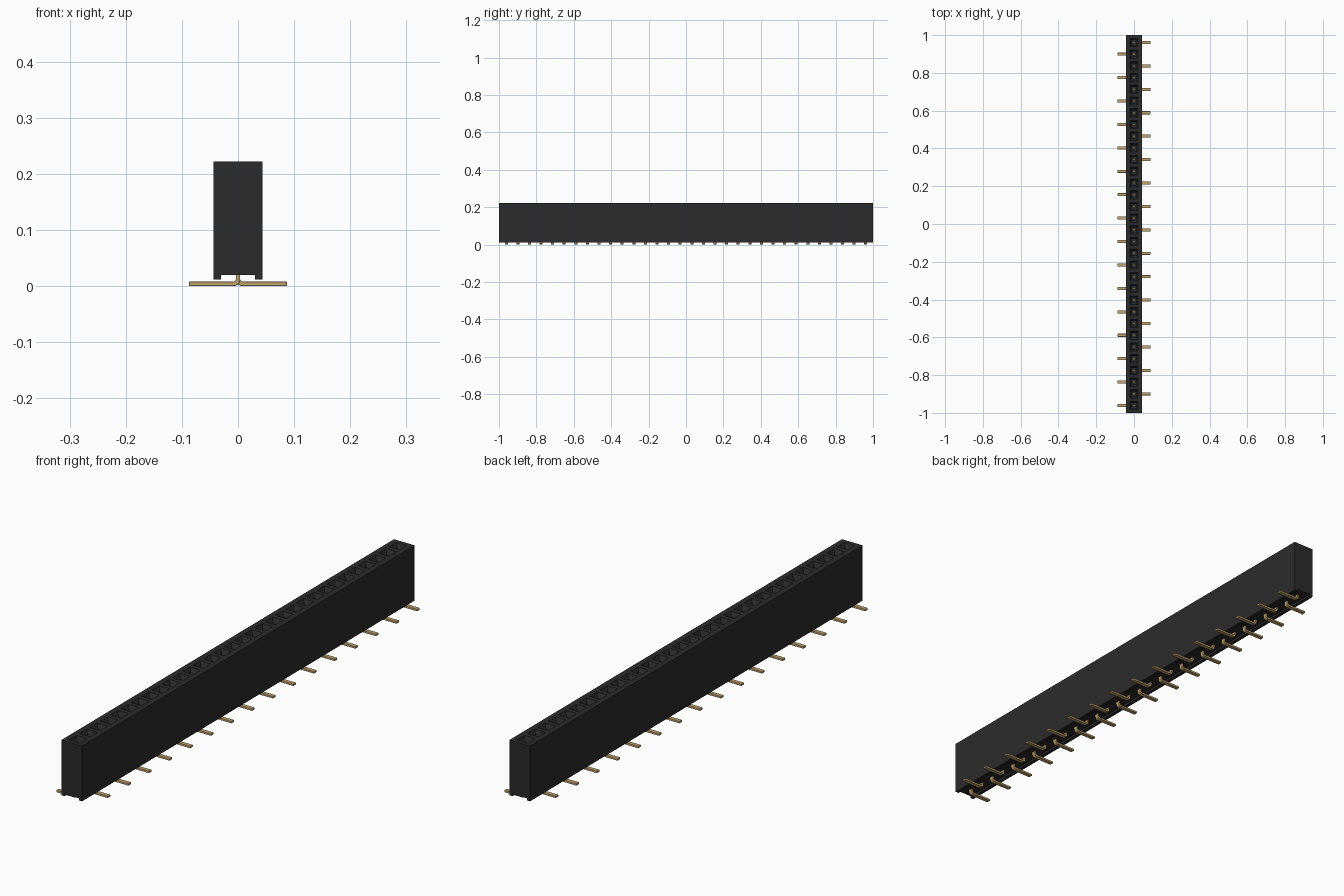
import bpy, bmesh, math
from mathutils import Vector

cube = bpy.data.objects.get("Cube")
if cube:
    bpy.data.objects.remove(cube, do_unlink=True)

PINS, PITCH = 32, 0.062
HALF_W, TOP = 0.0435, 0.222
pin_y = [(PINS - 1) / 2 * PITCH - i * PITCH for i in range(PINS)]


def material(name, color):
    m = bpy.data.materials.new(name)
    m.diffuse_color = (*color, 1)
    m.use_nodes = True
    bsdf = m.node_tree.nodes["Principled BSDF"]
    bsdf.inputs["Base Color"].default_value = (*color, 1)
    bsdf.inputs["Roughness"].default_value = 0.6
    return m


black = material("black plastic", (0.024, 0.024, 0.024))
gold = material("gold plating", (0.52, 0.36, 0.15))


def finish(bm, name, mat):
    bmesh.ops.recalc_face_normals(bm, faces=bm.faces)
    mesh = bpy.data.meshes.new(name)
    bm.to_mesh(mesh)
    bm.free()
    mesh.materials.append(mat)
    return mesh


def add(name, mesh, location=(0, 0, 0), turn=0):
    ob = bpy.data.objects.new(name, mesh)
    ob.location = location
    ob.rotation_euler.z = turn
    bpy.context.collection.objects.link(ob)
    return ob


def extrude_profile(points, y0, y1):
    """Extrude a closed x-z profile along y."""
    bm = bmesh.new()
    face = bm.faces.new([bm.verts.new((x, y0, z)) for x, z in points])
    new = bmesh.ops.extrude_face_region(bm, geom=[face])["geom"]
    verts = [v for v in new if isinstance(v, bmesh.types.BMVert)]
    bmesh.ops.translate(bm, verts=verts, vec=(0, y1 - y0, 0))
    return bm


# Housing: long block with a channel underneath
side = [(HALF_W, TOP), (HALF_W, 0.012), (0.030, 0.012), (0.030, 0.020)]
bm = extrude_profile(side + [(-x, z) for x, z in reversed(side)], -1, 1)

# Cut the block into one cell per contact
for a, b in zip(pin_y, pin_y[1:]):
    bmesh.ops.bisect_plane(bm, geom=bm.verts[:] + bm.edges[:] + bm.faces[:],
                           plane_co=(0, (a + b) / 2, 0), plane_no=(0, 1, 0))

# Square funnel and deep socket in the top of each cell
cells = [f for f in bm.faces if all(abs(v.co.z - TOP) < 1e-5 for v in f.verts)]
for f in cells:
    cy = min(pin_y, key=lambda y: abs(y - f.calc_center_median().y))
    loop = list(f.verts)
    corners = [(math.copysign(1, v.co.x), math.copysign(1, v.co.y - cy)) for v in loop]
    bm.faces.remove(f)
    for half, z in ((0.022, TOP), (0.013, TOP - 0.016), (0.013, 0.10)):
        ring = [bm.verts.new((sx * half, cy + sy * half, z)) for sx, sy in corners]
        for k in range(4):
            n = (k + 1) % 4
            bm.faces.new((loop[k], loop[n], ring[n], ring[k]))
        loop = ring
    bm.faces.new(loop)
add("housing", finish(bm, "housing", black))

# Contact inside each socket
bm = bmesh.new()
bmesh.ops.create_cube(bm, size=1)
bmesh.ops.scale(bm, vec=Vector((0.010, 0.012, 0.08)), verts=bm.verts)
contact_mesh = finish(bm, "contact", gold)

# Bent solder leg: short drop, rounded bend, flat foot
STEPS = 6


def bend(radius):
    return [(0.008 - radius * math.cos(t), 0.012 - radius * math.sin(t))
            for t in (math.pi / 2 * i / STEPS for i in range(STEPS + 1))]


outline = ([(-0.004, 0.03)] + bend(0.012) + [(0.087, 0.0), (0.087, 0.008)]
           + bend(0.004)[::-1] + [(0.004, 0.03)])
leg_mesh = finish(extrude_profile(outline, -0.008, 0.008), "solder_leg", gold)

# Legs alternate sides along the row
for i, y in enumerate(pin_y):
    add(f"contact_{i + 1}", contact_mesh, (0, y, 0.138))
    leg = add(f"solder_leg_{i + 1}", leg_mesh, (0, y, 0), math.pi * (i % 2))
    bevel = leg.modifiers.new("soft edges", "BEVEL")
    bevel.width = 0.0015
    bevel.segments = 2
    bevel.limit_method = "ANGLE"
    bevel.angle_limit = math.radians(40)
